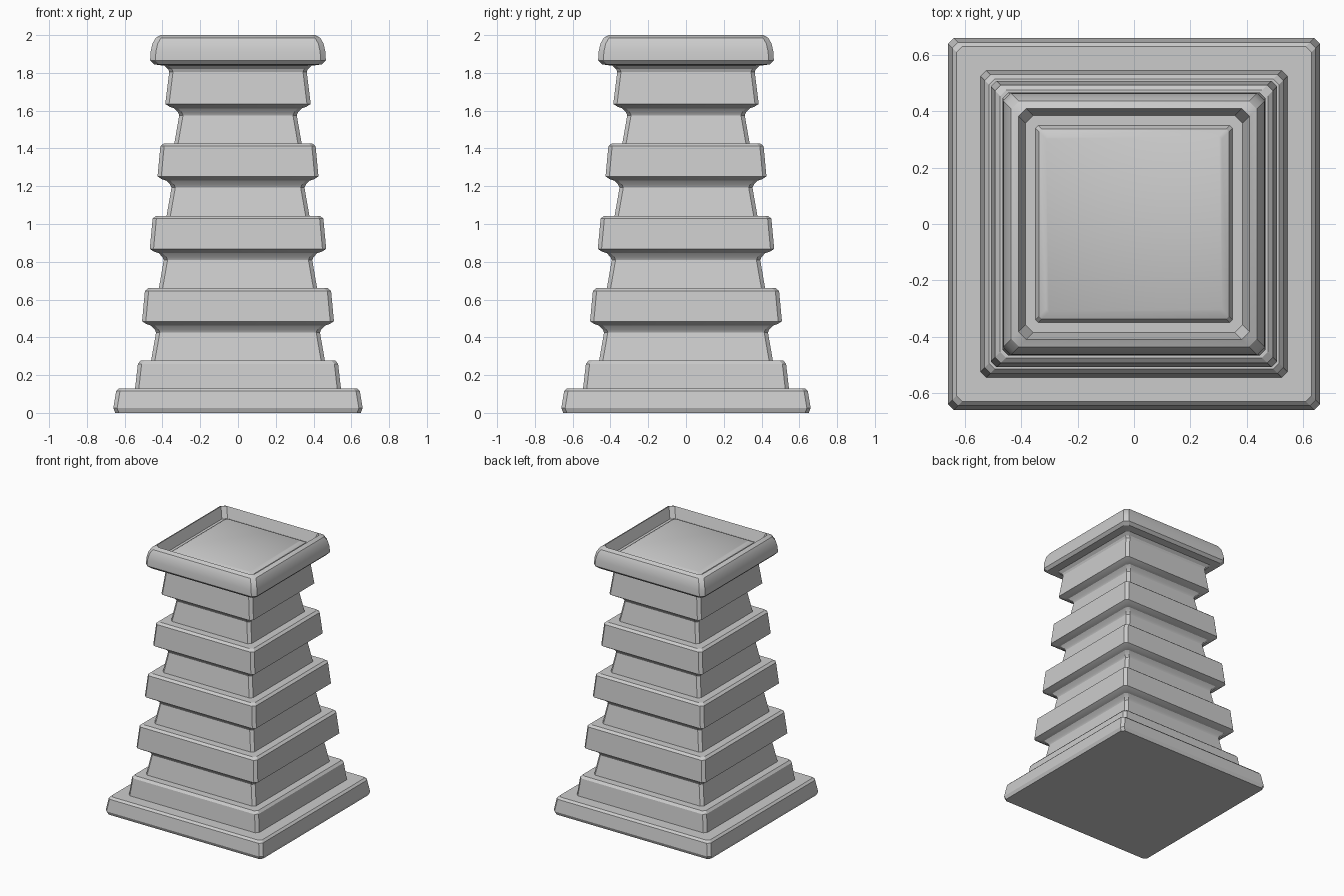
import bpy, bmesh

if "Cube" in bpy.data.objects:
    bpy.data.objects.remove(bpy.data.objects["Cube"])

def ring(bm, h, z, c):
    # square outline of half width h with corners cut by c
    a = h - c
    pts = [(a, -h), (h, -a), (h, a), (a, h), (-a, h), (-h, a), (-h, -a), (-a, -h)]
    return [bm.verts.new((x, y, z)) for x, y in pts]

def loft(name, profile, c=0.02, bottom=False, top=False):
    # stack of square rings from (half width, height) pairs
    bm = bmesh.new()
    rings = [ring(bm, h, z, c) for h, z in profile]
    for r, s in zip(rings, rings[1:]):
        for i in range(8):
            j = (i + 1) % 8
            bm.faces.new((r[i], r[j], s[j], s[i]))
    if bottom:
        bm.faces.new(rings[0][::-1])
    if top:
        bm.faces.new(rings[-1])
    me = bpy.data.meshes.new(name)
    bm.to_mesh(me)
    bm.free()
    ob = bpy.data.objects.new(name, me)
    bpy.context.collection.objects.link(ob)
    return profile[-1]

# stepped base
end = loft("plinth", [(.65, 0), (.66, .025), (.645, .115), (.63, .13), (.545, .13)],
           bottom=True)
end = loft("base_step", [end, (.53, .26), (.515, .277), (.46, .277)])

# tapering shaft: waisted necks alternating with wide bands
for k in range(4):
    o, z = .041 * k, .47 + .3835 * k
    end = loft(f"neck_{k + 1}", [end, (.434 - o, z - .045), (.44 - o, z - .03),
                                 (.46 - o, z - .008)])
    last = k == 3
    body = [end, (.485 - o, z), (.508 - o, z + .015)]
    if last:
        body += [(.364, 1.805), (.37, 1.82), (.39, 1.838)]
    else:
        body += [(.493 - o, z + .175), (.475 - o, z + .19), (.419 - o, z + .19)]
    end = loft(f"band_{k + 1}", body)

# rounded cap with recessed top
end = loft("cap", [end, (.445, 1.845), (.465, 1.865), (.463, 1.91), (.453, 1.955),
                   (.436, 1.985), (.41, 2.0), (.385, 1.92), (.35, 1.92)], c=.028)

# raised panel inside the rim
loft("top_panel", [end, (.337, 1.945), (.312, 1.96)], c=.01, top=True)

for ob in bpy.context.collection.objects:
    ob.select_set(True)
bpy.context.view_layer.objects.active = bpy.data.objects["cap"]
bpy.ops.object.shade_smooth_by_angle(angle=0.45)
